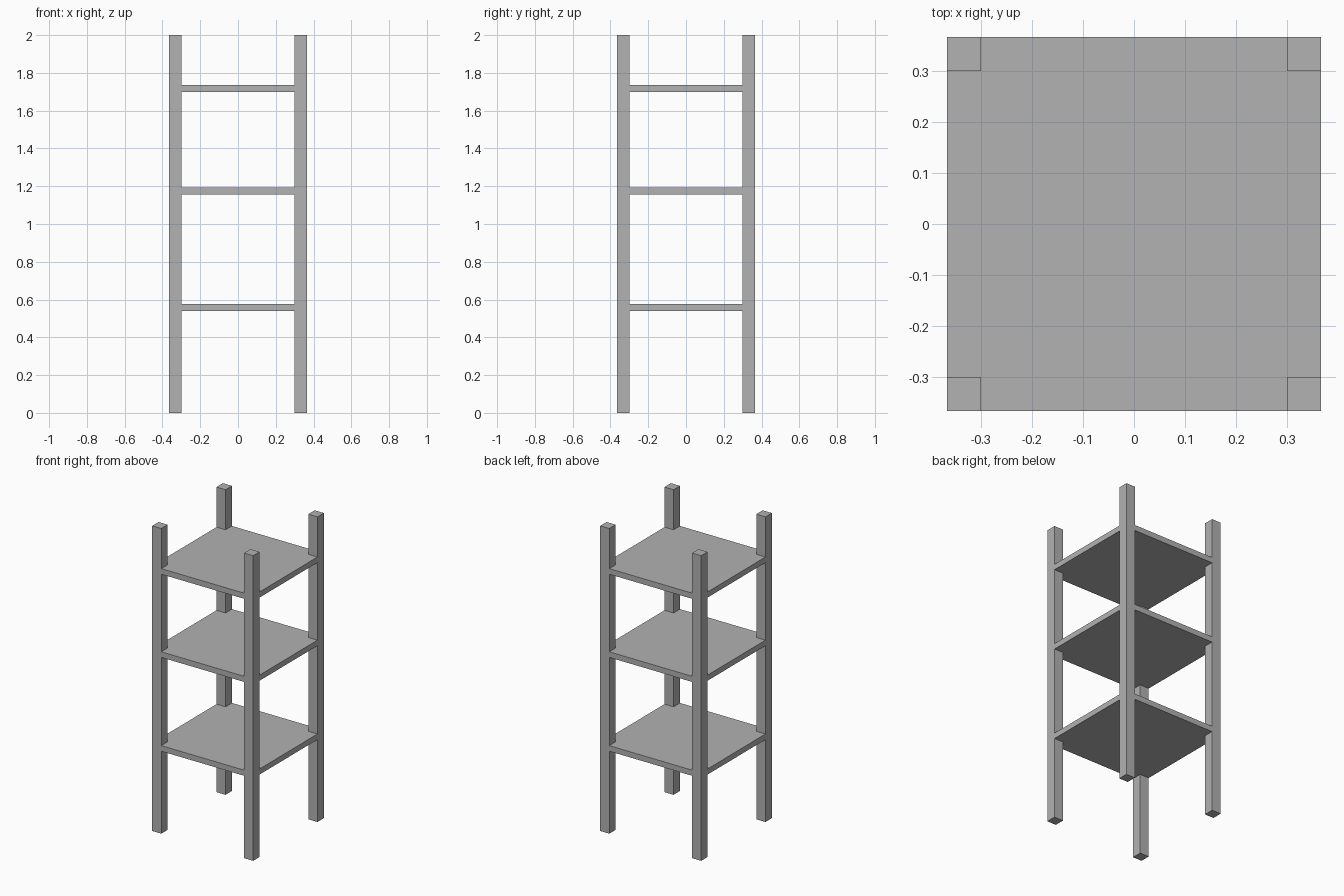
import bpy, bmesh

cube = bpy.data.objects.get("Cube")
if cube:
    bpy.data.objects.remove(cube, do_unlink=True)

OUTER, INNER, HEIGHT = 0.366, 0.30, 2.0
THICK = 0.037
SHELVES = {"lower": 0.54, "middle": 1.155, "upper": 1.70}

grey = bpy.data.materials.new("plain grey")
grey.use_nodes = True
colour = (0.445, 0.445, 0.445, 1)
grey.diffuse_color = colour
grey.node_tree.nodes["Principled BSDF"].inputs["Base Color"].default_value = colour


def prism(name, outline, bottom, top):
    """Extrude a flat outline upwards into a solid part."""
    bm = bmesh.new()
    face = bm.faces.new([bm.verts.new((x, y, bottom)) for x, y in outline])
    result = bmesh.ops.extrude_face_region(bm, geom=[face])
    verts = [v for v in result["geom"] if isinstance(v, bmesh.types.BMVert)]
    bmesh.ops.translate(bm, vec=(0, 0, top - bottom), verts=verts)
    bmesh.ops.recalc_face_normals(bm, faces=bm.faces)
    mesh = bpy.data.meshes.new(name)
    bm.to_mesh(mesh)
    bm.free()
    mesh.materials.append(grey)
    obj = bpy.data.objects.new(name, mesh)
    bpy.context.collection.objects.link(obj)
    return obj


# Square corner posts
for side, sx in (("left", 1), ("right", -1)):
    for end, sy in (("front", -1), ("back", 1)):
        post = [(sx * x, sy * y) for x, y in
                ((INNER, INNER), (OUTER, INNER), (OUTER, OUTER), (INNER, OUTER))]
        prism(f"{end}_{side}_post", post, 0, HEIGHT)

# Shelves flush with the posts, notched at each corner
notched = []
for sx, sy in ((1, 1), (-1, 1), (-1, -1), (1, -1)):
    corner = [(sx * OUTER, sy * INNER), (sx * INNER, sy * INNER), (sx * INNER, sy * OUTER)]
    notched += corner if sx * sy > 0 else corner[::-1]
for level, z in SHELVES.items():
    prism(f"{level}_shelf", notched, z, z + THICK)
